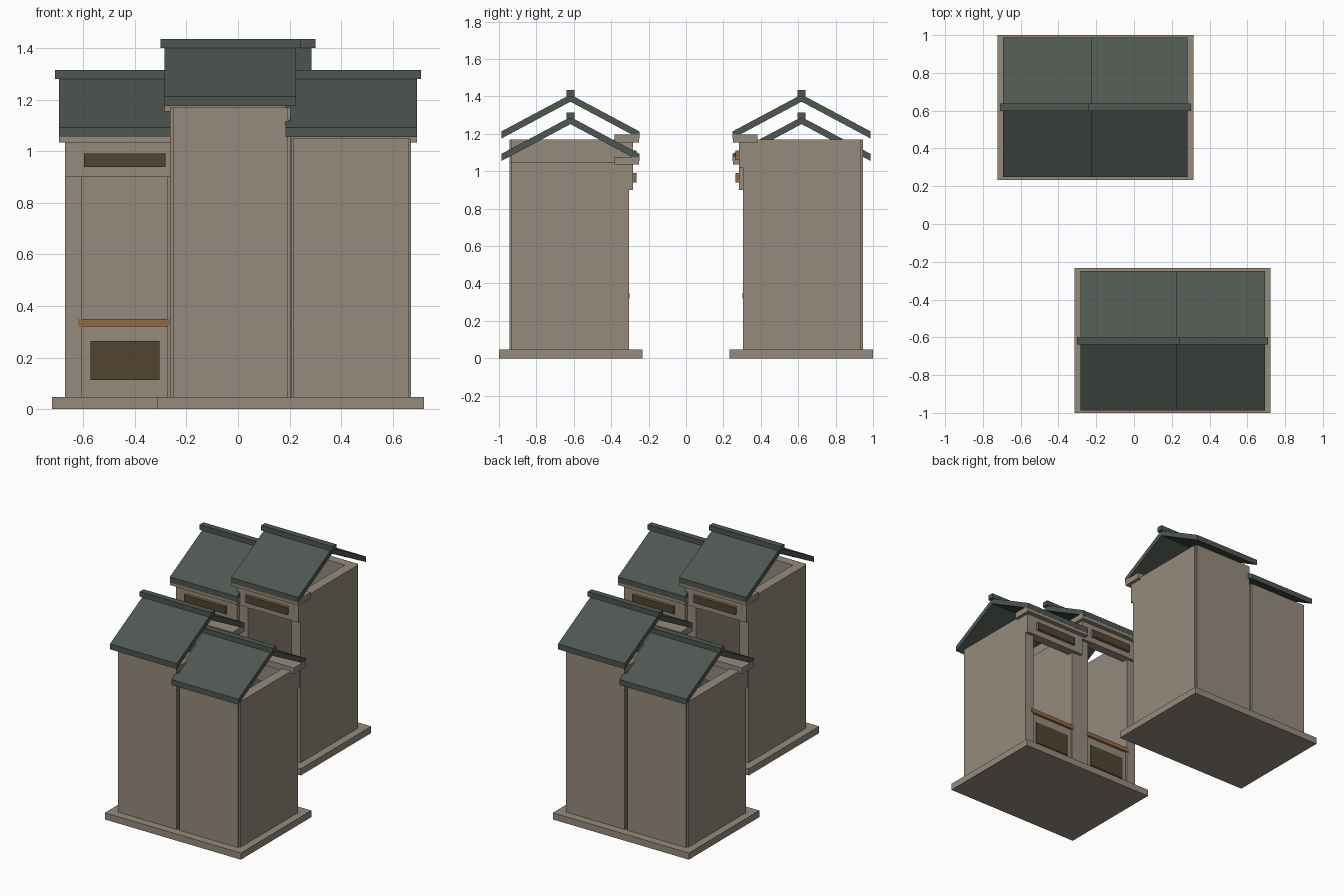
import bpy, bmesh

if "Cube" in bpy.data.objects:
    bpy.data.objects.remove(bpy.data.objects["Cube"])

def material(name, rgb):
    m = bpy.data.materials.new(name)
    m.diffuse_color = (*rgb, 1)
    m.use_nodes = True
    m.node_tree.nodes["Principled BSDF"].inputs["Base Color"].default_value = m.diffuse_color
    return m

STONE = material("beige_plaster", (0.301, 0.258, 0.205))
TILE = material("grey_green_roof", (0.078, 0.095, 0.082))
WOOD = material("brown_wood", (0.275, 0.144, 0.060))
DARK = material("dark_wood", (0.084, 0.058, 0.031))

def prism(name, profile, x0, x1, mat, s):
    """Extrude a (y, z) profile from x0 to x1; s = -1 turns it half round z."""
    bm = bmesh.new()
    a = [bm.verts.new((x0 * s, y * s, z)) for y, z in profile]
    b = [bm.verts.new((x1 * s, y * s, z)) for y, z in profile]
    n = len(profile)
    bm.faces.new(a)
    bm.faces.new(b[::-1])
    for i in range(n):
        j = (i + 1) % n
        bm.faces.new((a[i], b[i], b[j], a[j]))
    bmesh.ops.recalc_face_normals(bm, faces=bm.faces)
    me = bpy.data.meshes.new(name)
    bm.to_mesh(me)
    bm.free()
    me.materials.append(mat)
    ob = bpy.data.objects.new(name, me)
    bpy.context.collection.objects.link(ob)
    return ob

def box(name, x0, x1, y0, y1, z0, z1, mat, s):
    return prism(name, [(y0, z0), (y1, z0), (y1, z1), (y0, z1)], x0, x1, mat, s)

RIDGE_Y = -0.618
HALF = 0.2335   # half width of one house
OPEN = 0.166    # half width of the shop opening

def house(tag, c, h, s):
    """One narrow shop house centred at x = c, raised by h above the low one."""
    def part(name, w, y0, y1, z0, z1, mat):
        box(f"{tag}_{name}", c - w, c + w, y0, y1, z0, z1, mat, s)
    top = 1.05 + h
    # walls, open at the top and at the shop front
    for side, sg in (("left", -1), ("right", 1)):
        x0, x1 = sorted((c + sg * OPEN, c + sg * HALF))
        box(f"{tag}_{side}_wall", x0, x1, -0.932, -0.305, 0.04, top, STONE, s)
    part("back_wall", HALF - 0.01, -0.945, -0.885, 0.04, top, STONE)
    # shop front: low wall, panel, counter, lintel, sign, eave beam
    part("low_wall", OPEN, -0.36, -0.318, 0.04, 0.325, STONE)
    part("low_panel", 0.134, -0.32, -0.312, 0.112, 0.265, DARK)
    part("counter", 0.182, -0.37, -0.302, 0.321, 0.35, WOOD)
    part("lintel", HALF, -0.345, -0.283, 0.90 + h, top, STONE)
    part("sign_board", 0.158, -0.285, -0.268, 0.939 + h, 0.991 + h, WOOD)
    part("sign_face", 0.158, -0.268, -0.265, 0.939 + h, 0.991 + h, DARK)
    part("eave_beam", 0.255, -0.382, -0.252, 1.035 + h, 1.077 + h, STONE)
    # gabled roof of two thin slopes and a ridge cap
    e, t = 0.369, 0.038
    ze, zr = 1.093 + h, 1.290 + h
    for side, sg in (("back", -1), ("street", 1)):
        ye = RIDGE_Y + sg * e
        prism(f"{tag}_{side}_roof_slope",
              [(RIDGE_Y, zr), (ye, ze), (ye, ze - t), (RIDGE_Y, zr - t)],
              c - 0.255, c + 0.255, TILE, s)
    part("ridge_cap", 0.272, RIDGE_Y - 0.021, RIDGE_Y + 0.021,
         1.281 + h, 1.315 + h, TILE)

# two facing pairs of houses, the second turned half round
for pair, s in (("front_pair", 1), ("rear_pair", -1)):
    box(f"{pair}_plinth", -0.315, 0.722, -1.0, -0.233, 0, 0.046, STONE, s)
    house(f"{pair}_tall_house", -0.0295, 0.12, s)
    house(f"{pair}_low_house", 0.4385, 0.0, s)
